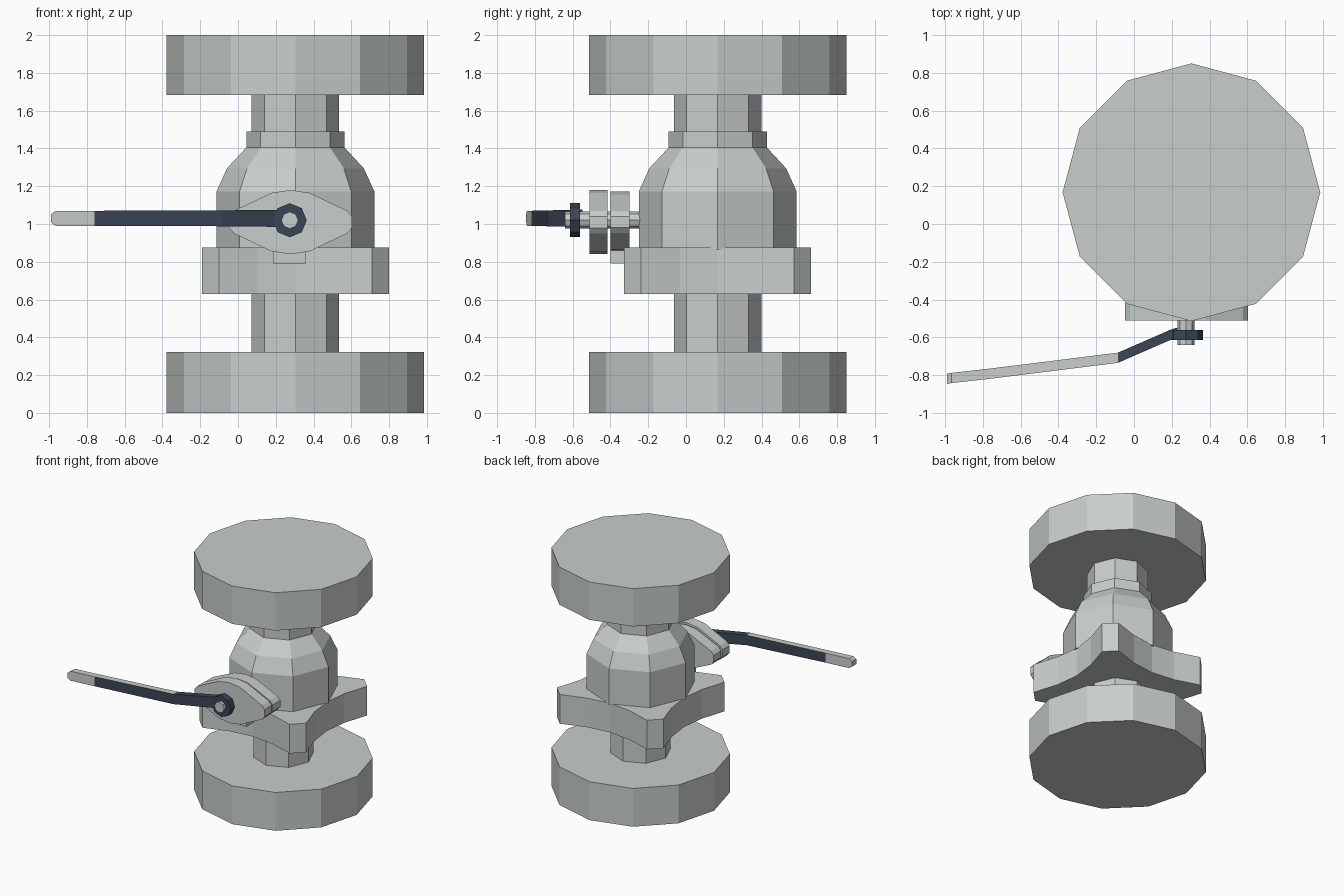
import bpy, bmesh, math
from mathutils import Vector

if "Cube" in bpy.data.objects:
    bpy.data.objects.remove(bpy.data.objects["Cube"])


def material(name, rgb):
    m = bpy.data.materials.new(name)
    m.diffuse_color = (*rgb, 1)
    m.use_nodes = True
    m.node_tree.nodes["Principled BSDF"].inputs["Base Color"].default_value = m.diffuse_color
    return m


STEEL = material("light steel", (0.58, 0.62, 0.61))
GRIP = material("dark blue grey", (0.043, 0.06, 0.09))
CX, CY = 0.304, 0.168   # pipe axis
SX, SZ = 0.278, 1.02    # handle stem axis


def finish(name, bm, mats):
    bmesh.ops.recalc_face_normals(bm, faces=bm.faces)
    me = bpy.data.meshes.new(name)
    bm.to_mesh(me)
    bm.free()
    for m in mats:
        me.materials.append(m)
    ob = bpy.data.objects.new(name, me)
    bpy.context.collection.objects.link(ob)
    return ob


def loft(name, rings, mats):
    """Skin a list of equal-length rings of points and cap both ends."""
    bm = bmesh.new()
    vs = [[bm.verts.new(p) for p in r] for r in rings]
    n = len(vs[0])
    for a, b in zip(vs, vs[1:]):
        for i in range(n):
            j = (i + 1) % n
            bm.faces.new((a[i], a[j], b[j], b[i]))
    bm.faces.new(vs[0][::-1])
    bm.faces.new(vs[-1])
    return finish(name, bm, mats)


def circle(n, r):
    return [(r * math.cos(2 * math.pi * i / n), r * math.sin(2 * math.pi * i / n)) for i in range(n)]


def lathe(name, n, profile):
    return loft(name, [[(CX + x, CY + y, z) for x, y in circle(n, r)] for r, z in profile], [STEEL])


def slab_y(name, outline, cx, cz, y0, y1, mat):
    return loft(name, [[(cx + x, y, cz + z) for x, z in outline] for y in (y0, y1)], [mat])


# Pipe flanges, pipes and bell-shaped body
lathe("bottom_flange", 12, [(0.682, 0), (0.682, 0.322)])
lathe("top_flange", 12, [(0.682, 1.682), (0.682, 2.0)])
lathe("lower_pipe", 8, [(0.232, 0.31), (0.232, 0.64)])
lathe("upper_pipe", 8, [(0.232, 1.48), (0.232, 1.69)])
lathe("neck_collar", 8, [(0.26, 1.40), (0.26, 1.49)])
lathe("valve_body", 8, [(0.418, 0.865), (0.418, 1.172), (0.362, 1.295), (0.26, 1.405)])

# Square body flange with concave sides and cut corners
side = [(0.495, -0.405), (0.43, -0.2), (0.405, 0), (0.43, 0.2), (0.495, 0.405)]
outline = []
for k in range(4):
    for x, y in side:
        for _ in range(k):
            x, y = -y, x
        outline.append((CX + x, CY + y))
loft("body_flange", [[(x, y, z) for x, y in outline] for z in (0.63, 0.875)], [STEEL])

# Pair of lens-shaped stem plates
half = [(0.325, -0.03), (0.325, 0.03), (0.30, 0.06), (0.10, 0.155), (0, 0.17)]
lens = half + [(-x, z) for x, z in half[3::-1]] + [(-0.10, -0.155), (0, -0.17), (0.10, -0.155)]
lens[8:9] = [(-0.325, -0.03), (-0.30, -0.06)]
lens += [(0.30, -0.06)]
slab_y("front_stem_plate", lens, SX, 1.01, -0.51, -0.415, STEEL)
slab_y("back_stem_plate", [(x, z * 0.95) for x, z in lens], SX, 1.01, -0.40, -0.30, STEEL)

# Bracket tab under the plates
tab = [(-0.088, -0.04), (0.088, -0.04), (0.088, 0.06), (-0.088, 0.06)]
slab_y("bracket_tab", tab, SX - 0.005, 0.83, -0.40, -0.30, STEEL)

# Stem and handle hub
slab_y("stem", circle(8, 0.045), SX - 0.004, SZ, -0.64, -0.22, STEEL)
slab_y("handle_hub", circle(8, 0.09), SX - 0.004, SZ, -0.615, -0.56, GRIP)

# Bent lever: stations of x, centre y, half height
stations = [(0.23, -0.575, 0.046), (0.19, -0.588, 0.045), (-0.085, -0.708, 0.042),
            (-0.76, -0.792, 0.040), (-0.965, -0.815, 0.040), (-0.99, -0.819, 0.022)]
rings = []
for x, y, h in stations:
    t = 0.027
    rings.append([(x, y - t, 1.03 - h), (x, y + t, 1.03 - h), (x, y + t, 1.03 + h), (x, y - t, 1.03 + h)])
lever = loft("handle_lever", rings, [STEEL, GRIP])
# Dark broad sides and inner bend, bare steel edges and tip
for p in lever.data.polygons:
    dark = p.center.x > -0.1 or (p.center.x > -0.77 and abs(p.normal.z) < 0.5)
    p.material_index = 1 if dark else 0
